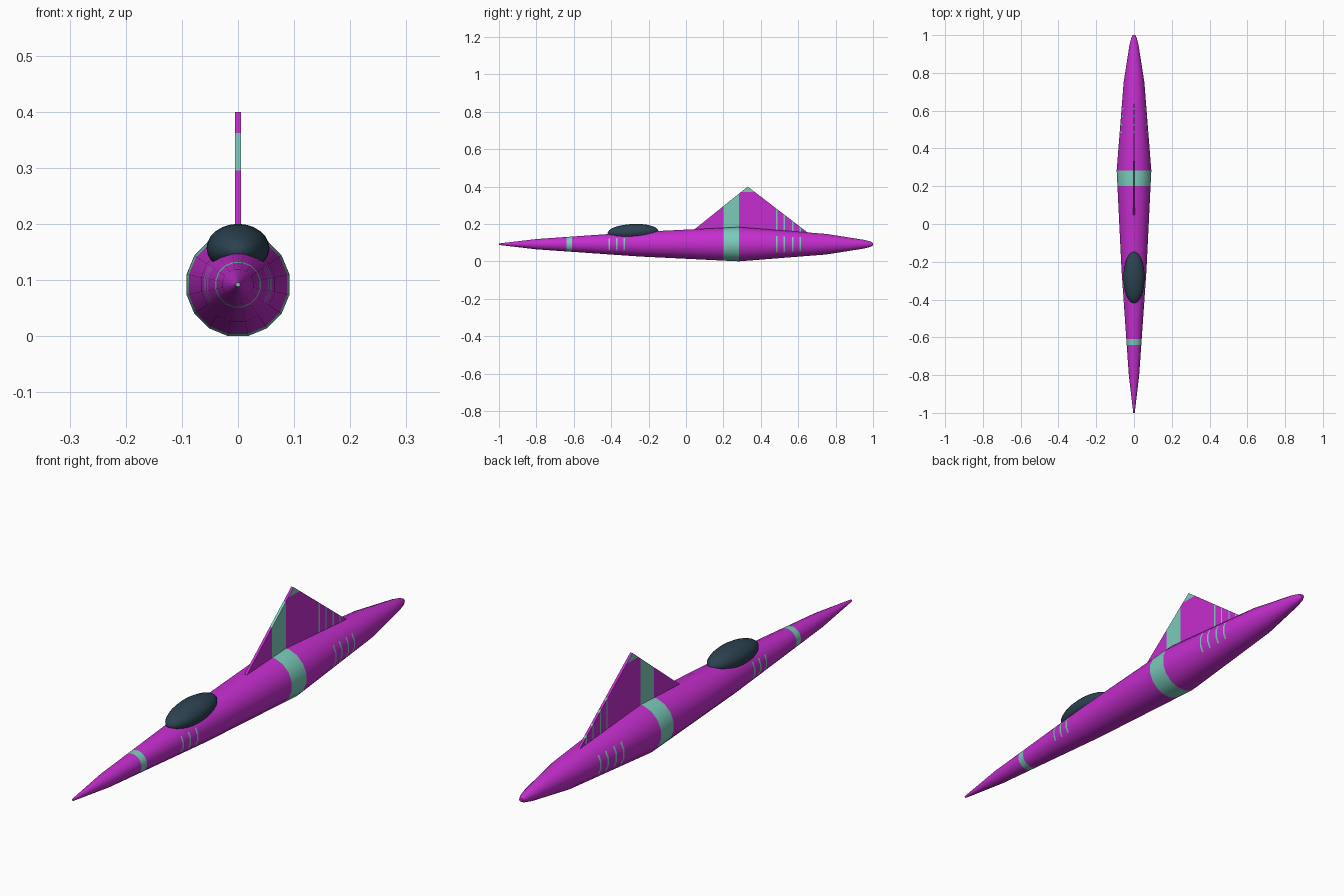
import bpy
import bmesh
import math
from mathutils import Matrix, Vector

default = bpy.data.objects.get("Cube")
if default:
    bpy.data.objects.remove(default, do_unlink=True)


def material(name, colour):
    m = bpy.data.materials.new(name)
    m.use_nodes = True
    m.diffuse_color = (*colour, 1)
    bsdf = next(n for n in m.node_tree.nodes if n.type == 'BSDF_PRINCIPLED')
    bsdf.inputs["Base Color"].default_value = (*colour, 1)
    return m


MAGENTA = material("magenta paint", (0.56, 0.027, 0.62))
TEAL = material("teal paint", (0.20, 0.60, 0.50))
GLASS = material("dark glass", (0.025, 0.055, 0.08))

AXIS_Z = 0.092
NOSE_BAND = (-0.64, -0.61)
MAIN_BAND = (0.2, 0.283)
PIN_LINES = [(y - 0.004, y + 0.004) for y in (-0.41, -0.37, -0.33, 0.485, 0.525, 0.57, 0.61)]


def within(y, bands):
    return any(a < y < b for a, b in bands)


def cut(bm, axis, value):
    """Slice the whole mesh across one axis so colours get clean edges."""
    normal = Vector((0, 0, 0))
    normal[axis] = 1
    bmesh.ops.bisect_plane(bm, geom=bm.verts[:] + bm.edges[:] + bm.faces[:],
                           dist=1e-5, plane_co=normal * value, plane_no=normal)


def finish(bm, name, materials, smooth):
    bmesh.ops.recalc_face_normals(bm, faces=bm.faces)
    mesh = bpy.data.meshes.new(name)
    bm.to_mesh(mesh)
    bm.free()
    for m in materials:
        mesh.materials.append(m)
    ob = bpy.data.objects.new(name, mesh)
    bpy.context.collection.objects.link(ob)
    if smooth:
        bpy.ops.object.select_all(action='DESELECT')
        ob.select_set(True)
        bpy.context.view_layer.objects.active = ob
        bpy.ops.object.shade_smooth_by_angle(angle=math.radians(35))
    return ob


# Fuselage: a spindle lofted from (y, radius) stations
SIDES = 16
stations = [(-1, 0.004), (-0.8, 0.028), (-0.25, 0.067), (0.283, 0.0935),
            (0.75, 0.056), (0.95, 0.024), (0.985, 0.015), (1, 0.007)]
bm = bmesh.new()
rings = []
for y, r in stations:
    angles = [(i + 0.5) * math.tau / SIDES for i in range(SIDES)]
    rings.append([bm.verts.new((r * math.cos(a), y, AXIS_Z + r * math.sin(a))) for a in angles])
for ra, rb in zip(rings, rings[1:]):
    for i in range(SIDES):
        j = (i + 1) % SIDES
        bm.faces.new((ra[i], ra[j], rb[j], rb[i]))
bm.faces.new(rings[0])
bm.faces.new(rings[-1])
for band in [NOSE_BAND, MAIN_BAND] + PIN_LINES:
    for y in band:
        cut(bm, 1, y)
bm.normal_update()
for f in bm.faces:
    y = f.calc_center_median().y
    side_line = within(y, PIN_LINES) and abs(f.normal.x) > 0.85
    f.material_index = int(within(y, [NOSE_BAND, MAIN_BAND]) or side_line or y < -0.999)
finish(bm, "fuselage", [MAGENTA, TEAL], True)

# Tail fin: a thin triangular plate rooted inside the fuselage
HALF = 0.005
outline = [(0.03, 0.159), (0.33, 0.4), (0.66, 0.147), (0.283, 0.15)]
bm = bmesh.new()
left, right = [[bm.verts.new((x, y, z)) for y, z in outline] for x in (HALF, -HALF)]
bm.faces.new(left)
bm.faces.new(right)
for i in range(len(outline)):
    j = (i + 1) % len(outline)
    bm.faces.new((left[i], left[j], right[j], right[i]))
fin_bands = [MAIN_BAND] + PIN_LINES[3:]
for band in fin_bands:
    for y in band:
        cut(bm, 1, y)
TIP_Z = 0.372
cut(bm, 2, TIP_Z)
bm.normal_update()
for f in bm.faces:
    c = f.calc_center_median()
    tip = c.z > TIP_Z and abs(f.normal.x) > 0.9
    f.material_index = int(within(c.y, fin_bands) or tip)
finish(bm, "tail_fin", [MAGENTA, TEAL], False)

# Canopy: a stretched glass bubble following the slope of the nose
bm = bmesh.new()
shape = (Matrix.Translation((0, -0.283, 0.157))
         @ Matrix.Rotation(math.radians(2.4), 4, 'X')
         @ Matrix.Diagonal((0.056, 0.136, 0.043, 1))
         @ Matrix.Rotation(math.radians(90), 4, 'X'))
bmesh.ops.create_uvsphere(bm, u_segments=24, v_segments=16, radius=1, matrix=shape)
finish(bm, "canopy", [GLASS], True)
